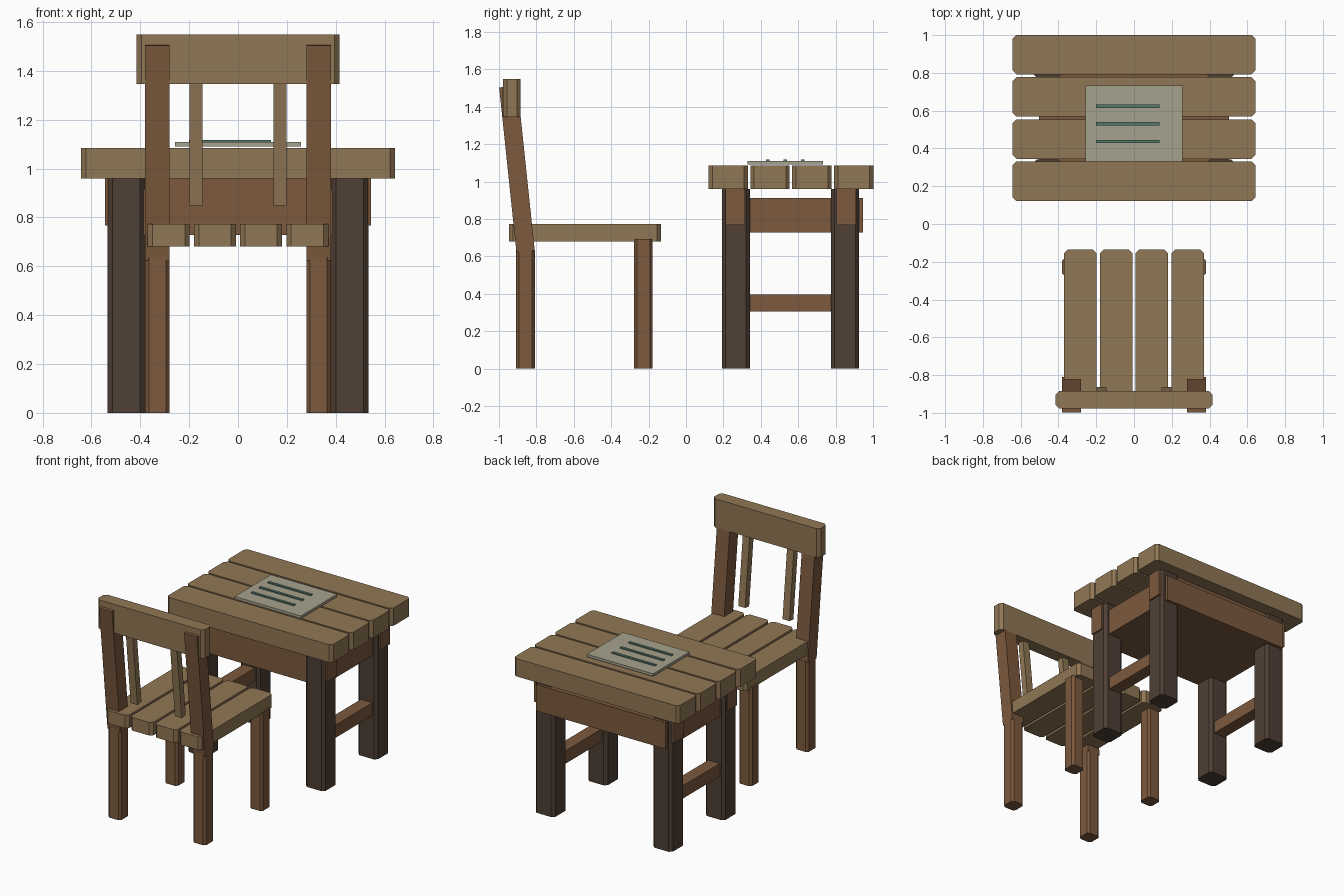
import bpy, bmesh, math
from mathutils import Matrix, Vector

if "Cube" in bpy.data.objects:
    bpy.data.objects.remove(bpy.data.objects["Cube"])


def material(name, rgb):
    m = bpy.data.materials.new(name)
    m.diffuse_color = (*rgb, 1)
    m.use_nodes = True
    m.node_tree.nodes["Principled BSDF"].inputs["Base Color"].default_value = m.diffuse_color
    return m


PLANK = material("plank_wood", (0.28, 0.185, 0.09))
BROWN = material("brown_wood", (0.20, 0.10, 0.047))
DARK = material("dark_wood", (0.077, 0.05, 0.035))
PAPER = material("paper", (0.39, 0.36, 0.27))
INK = material("ink", (0.09, 0.19, 0.155))


def box(name, mat, x, y, z, chamfer=0, tilt=0):
    """Box from (min, max) ranges; optional chamfer on upright edges, tilt about x."""
    size = Vector([r[1] - r[0] for r in (x, y, z)])
    bm = bmesh.new()
    bmesh.ops.create_cube(bm, size=1, matrix=Matrix.Diagonal((*size, 1)))
    if chamfer:
        upright = [e for e in bm.edges
                   if abs(e.verts[0].co.z - e.verts[1].co.z) > size.z / 2]
        bmesh.ops.bevel(bm, geom=upright, offset=chamfer, segments=1,
                        affect='EDGES')
    bm.transform(Matrix.Rotation(tilt, 4, 'X'))
    mesh = bpy.data.meshes.new(name)
    bm.to_mesh(mesh)
    bm.free()
    mesh.materials.append(mat)
    ob = bpy.data.objects.new(name, mesh)
    ob.location = [(r[0] + r[1]) / 2 for r in (x, y, z)]
    bpy.context.collection.objects.link(ob)
    return ob


def span(centre, width):
    return (centre - width / 2, centre + width / 2)


# Table top planks
for i in range(4):
    box("table_plank", PLANK, (-0.642, 0.642), span(0.226 + i * 0.2235, 0.21),
        (0.96, 1.085), 0.02)

# Table legs and the cross beams that pass through them
for y, beam in ((0.267, (0.21, 0.315)), (0.85, (0.805, 0.91))):
    for s in (-1, 1):
        box("table_leg", DARK, span(s * 0.457, 0.153), span(y, 0.15),
            (0, 0.96), 0.02)
    box("cross_beam", BROWN, (-0.545, 0.545), beam, (0.767, 0.959))

# Drawer box under the top
box("drawer_box", BROWN, (-0.503, 0.503), (0.205, 0.945), (0.727, 0.912))

# Side stretchers
for s in (-1, 1):
    box("table_stretcher", BROWN, span(s * 0.457, 0.09), (0.3, 0.82), (0.305, 0.395))

# Sheet of paper with ruled lines
box("paper_sheet", PAPER, (-0.257, 0.257), (0.33, 0.733), (1.091, 1.109))
for y in (0.437, 0.53, 0.624):
    box("paper_line", INK, (-0.2, 0.135), span(y, 0.018), (1.104, 1.117))

# Chair seat planks
for i in range(4):
    box("seat_plank", PLANK, span(-0.2835 + i * 0.189, 0.172), (-0.945, -0.135),
        (0.68, 0.772), 0.02)

# Chair legs, leaning back posts and back slats
LEAN = math.radians(6)
for s in (-1, 1):
    leg_x = span(s * 0.33, 0.1)
    box("front_leg", BROWN, leg_x, span(-0.228, 0.1), (0, 0.692), 0.015)
    box("back_leg", BROWN, leg_x, span(-0.858, 0.1), (0, 0.635), 0.015)
    box("back_post", BROWN, leg_x, span(-0.904, 0.098), span(1.068, 0.885),
        tilt=LEAN)
    box("back_slat", PLANK, span(s * 0.172, 0.053), span(-0.915, 0.045),
        span(1.125, 0.55), tilt=LEAN)

# Chair top rail
box("top_rail", PLANK, (-0.415, 0.415), (-0.978, -0.884), (1.346, 1.548), 0.02)
